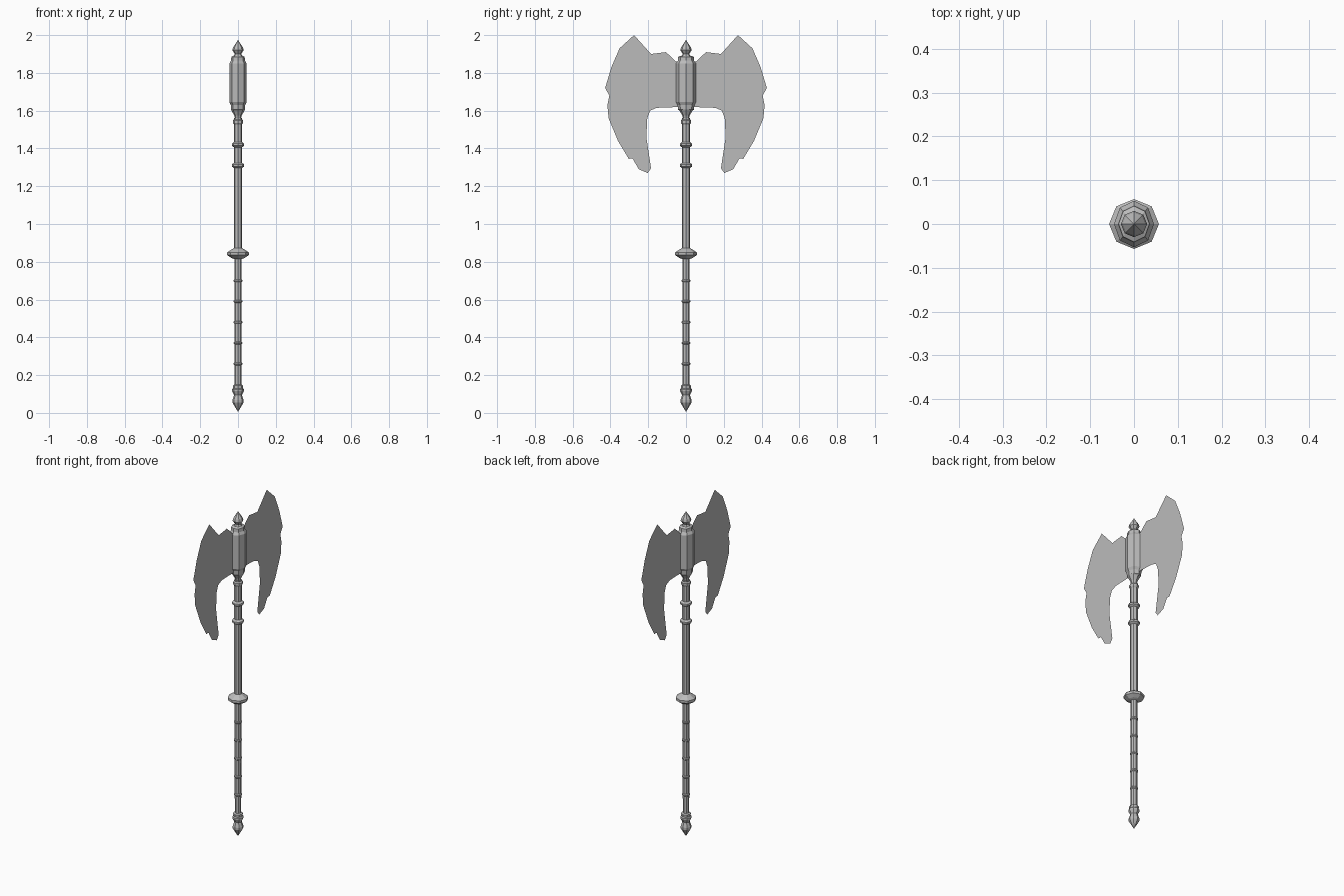
import bpy, bmesh, math

cube = bpy.data.objects.get("Cube")
if cube:
    bpy.data.objects.remove(cube, do_unlink=True)

steel = bpy.data.materials.new("steel grey")
steel.use_nodes = True
grey = (0.5, 0.5, 0.5, 1)
steel.diffuse_color = grey
steel.node_tree.nodes["Principled BSDF"].inputs["Base Color"].default_value = grey


def finish(name, bm):
    mesh = bpy.data.meshes.new(name)
    bm.to_mesh(mesh)
    bm.free()
    mesh.materials.append(steel)
    obj = bpy.data.objects.new(name, mesh)
    bpy.context.collection.objects.link(obj)
    return obj


def lathe(name, profile, squash=1.0, sides=8):
    """Eight-sided turned part from (radius, height) pairs."""
    bm = bmesh.new()
    rings = []
    for r, z in profile:
        angles = [math.tau * i / sides for i in range(sides)]
        rings.append([bm.verts.new((r * squash * math.cos(a), r * math.sin(a), z)) for a in angles])
    for low, high in zip(rings, rings[1:]):
        for i in range(sides):
            j = (i + 1) % sides
            bm.faces.new((low[i], low[j], high[j], high[i]))
    bm.faces.new(rings[0][::-1])
    bm.faces.new(rings[-1])
    bmesh.ops.remove_doubles(bm, verts=bm.verts, dist=0.0005)
    bmesh.ops.recalc_face_normals(bm, faces=bm.faces)
    return finish(name, bm)


def ring(name, z, radius, half, core):
    lathe(name, [(core, z - half), (radius, z - half * 0.4),
                 (radius, z + half * 0.4), (core, z + half)])


# Handle: pommel, lower grip and upper shaft
lathe("pommel", [(0, 0.005), (0.03, 0.055), (0.03, 0.068), (0.021, 0.095),
                 (0.031, 0.115), (0.031, 0.125), (0.026, 0.13), (0.027, 0.145), (0.018, 0.15)])
lathe("grip", [(0.018, 0.14), (0.019, 0.84)])
lathe("shaft", [(0.021, 0.84), (0.021, 1.56)])
for i in range(5):
    ring("grip_ring", 0.26 + 0.11 * i, 0.023, 0.008, 0.018)
lathe("hand_guard", [(0.022, 0.815), (0.035, 0.82), (0.057, 0.835), (0.057, 0.85),
                     (0.035, 0.865), (0.022, 0.872)])
for z in (1.31, 1.42):
    ring("shaft_ring", z, 0.033, 0.014, 0.021)

# Head: neck, socket and finial
lathe("neck", [(0.02, 1.525), (0.027, 1.535), (0.027, 1.548), (0.016, 1.56),
               (0.02, 1.575), (0.037, 1.605)])
lathe("socket", [(0.035, 1.6), (0.042, 1.605), (0.044, 1.63), (0.053, 1.645),
                 (0.053, 1.85), (0.043, 1.865), (0.041, 1.885), (0.03, 1.89)], squash=0.86)
lathe("finial", [(0.026, 1.885), (0.017, 1.9), (0.03, 1.92), (0.026, 1.935), (0, 1.975)])

# Twin blades: one bevelled quarter, mirrored to both faces and both sides
outline = [(0.02, 1.86), (0.053, 1.86), (0.106, 1.91), (0.185, 1.9), (0.275, 2.0),
           (0.352, 1.93), (0.395, 1.83), (0.428, 1.72), (0.406, 1.68), (0.416, 1.63),
           (0.41, 1.56), (0.36, 1.44), (0.303, 1.345), (0.283, 1.347), (0.25, 1.29),
           (0.203, 1.27), (0.185, 1.295), (0.21, 1.46), (0.205, 1.56),
           (0.19, 1.6), (0.155, 1.615), (0.02, 1.62)]
bm = bmesh.new()
face = bm.faces.new([bm.verts.new((0, y, z)) for y, z in outline])
face.normal_update()
if face.normal.x < 0:
    face.normal_flip()
bmesh.ops.inset_region(bm, faces=[face], thickness=0.014, depth=0.007, use_even_offset=True)
blades = finish("twin_blades", bm)
mirror = blades.modifiers.new("mirror", "MIRROR")
mirror.use_axis = (True, True, False)
